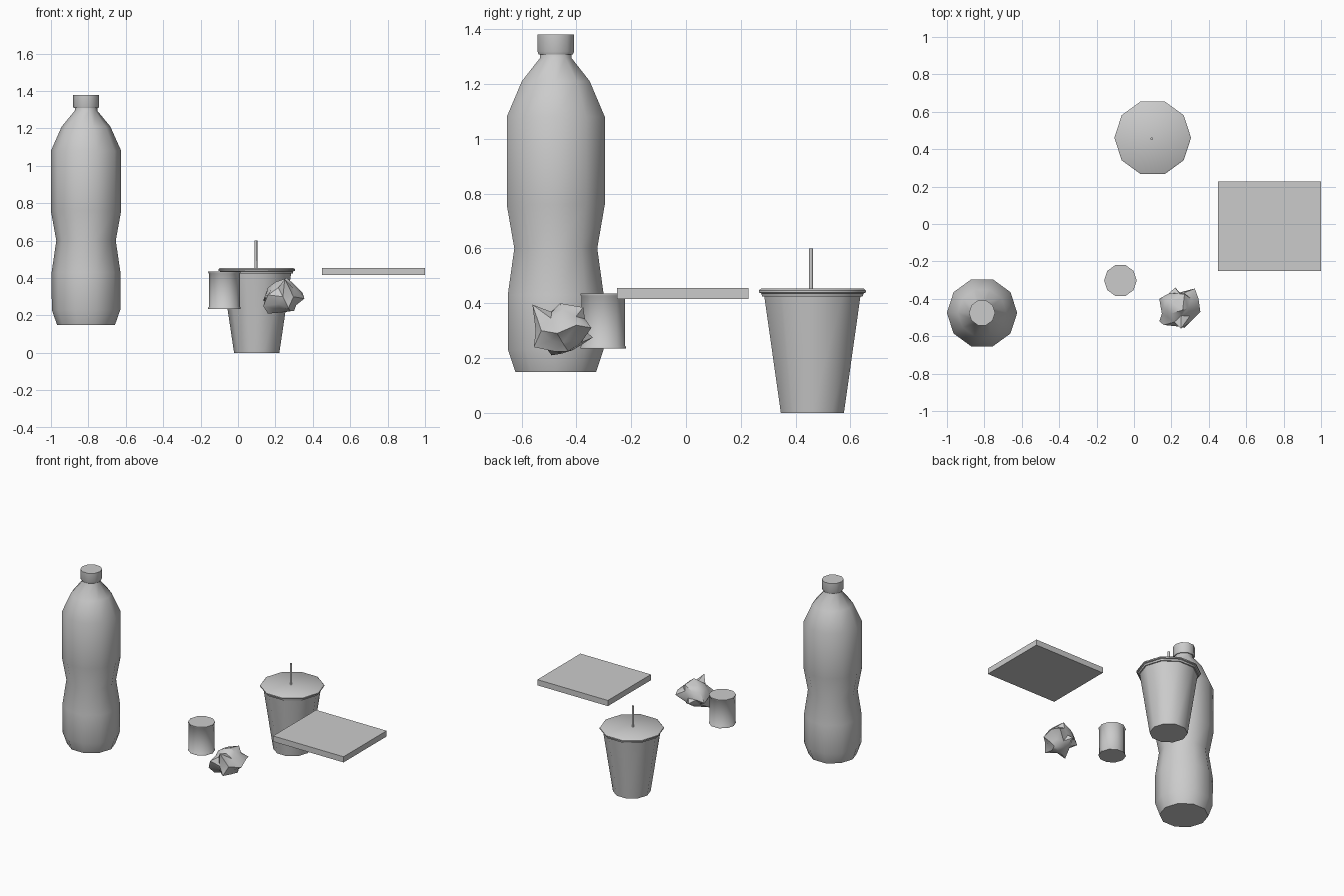
import bpy, bmesh, math, random
from mathutils import Vector

if "Cube" in bpy.data.objects:
    bpy.data.objects.remove(bpy.data.objects["Cube"])

random.seed(4)


def finish(name, bm, angle=40):
    bmesh.ops.recalc_face_normals(bm, faces=bm.faces)
    me = bpy.data.meshes.new(name)
    bm.to_mesh(me)
    bm.free()
    ob = bpy.data.objects.new(name, me)
    bpy.context.collection.objects.link(ob)
    bpy.ops.object.select_all(action='DESELECT')
    ob.select_set(True)
    bpy.context.view_layer.objects.active = ob
    bpy.ops.object.shade_smooth_by_angle(angle=math.radians(angle))
    return ob


def lathe(name, x, y, profile, sides=10, angle=40):
    """Closed turned part; profile is (radius, z) from bottom to top."""
    bm = bmesh.new()
    rings = []
    for r, z in profile:
        rings.append([bm.verts.new((x + r * math.cos(math.tau * i / sides),
                                    y + r * math.sin(math.tau * i / sides), z))
                      for i in range(sides)])
    for a, b in zip(rings, rings[1:]):
        for i in range(sides):
            j = (i + 1) % sides
            bm.faces.new((a[i], a[j], b[j], b[i]))
    bm.faces.new(rings[0][::-1])
    bm.faces.new(rings[-1])
    return finish(name, bm, angle)


# Large bottle and its cap
BX, BY = -0.8125, -0.475
lathe("bottle_body", BX, BY, [
    (0.155, 0.15), (0.183, 0.23), (0.184, 0.43), (0.159, 0.60), (0.188, 0.76),
    (0.188, 1.08), (0.130, 1.21), (0.060, 1.295), (0.060, 1.32)])
lathe("bottle_cap", BX, BY, [(0.066, 1.308), (0.070, 1.318), (0.070, 1.38)], angle=60)

# Drink cup with lid and straw
CX, CY = 0.10, 0.461
lathe("cup_body", CX, CY, [(0.121, 0.0), (0.185, 0.43)])
lathe("cup_lid", CX, CY, [(0.193, 0.425), (0.196, 0.436), (0.205, 0.439),
                          (0.205, 0.447), (0.197, 0.453)])
lathe("straw", CX - 0.005, CY - 0.005, [(0.008, 0.44), (0.008, 0.60)], sides=6, angle=70)

# Small can with rims
lathe("can", -0.0725, -0.302, [
    (0.087, 0.235), (0.087, 0.241), (0.083, 0.246),
    (0.083, 0.424), (0.087, 0.429), (0.087, 0.435)])

# Flat box
bm = bmesh.new()
bmesh.ops.create_cube(bm, size=1)
bmesh.ops.scale(bm, vec=(0.55, 0.48, 0.04), verts=bm.verts)
bmesh.ops.translate(bm, vec=(0.725, -0.012, 0.435), verts=bm.verts)
finish("flat_box", bm, 30)

# Crumpled paper ball: jittered sphere with its corners pulled out
centre = Vector((0.24, -0.45, 0.30))
corners = [(0.25, -0.56, 0.395), (0.26, -0.46, 0.40), (0.27, -0.375, 0.385),
           (0.135, -0.52, 0.25), (0.135, -0.40, 0.28), (0.22, -0.34, 0.275),
           (0.325, -0.345, 0.31), (0.355, -0.47, 0.29), (0.27, -0.555, 0.24),
           (0.16, -0.49, 0.21), (0.30, -0.43, 0.225), (0.345, -0.40, 0.32),
           (0.16, -0.54, 0.31)]
bm = bmesh.new()
bmesh.ops.create_icosphere(bm, subdivisions=2, radius=1)
free = list(bm.verts)
pulled = []
for c in corners:
    d = (Vector(c) - centre).normalized()
    v = max(free, key=lambda q: q.co.dot(d))
    free.remove(v)
    pulled.append((v, Vector(c)))
for v in free:
    v.co = centre + v.co * random.uniform(0.078, 0.1)
for v, c in pulled:
    v.co = c
finish("crumpled_paper", bm, 40)
